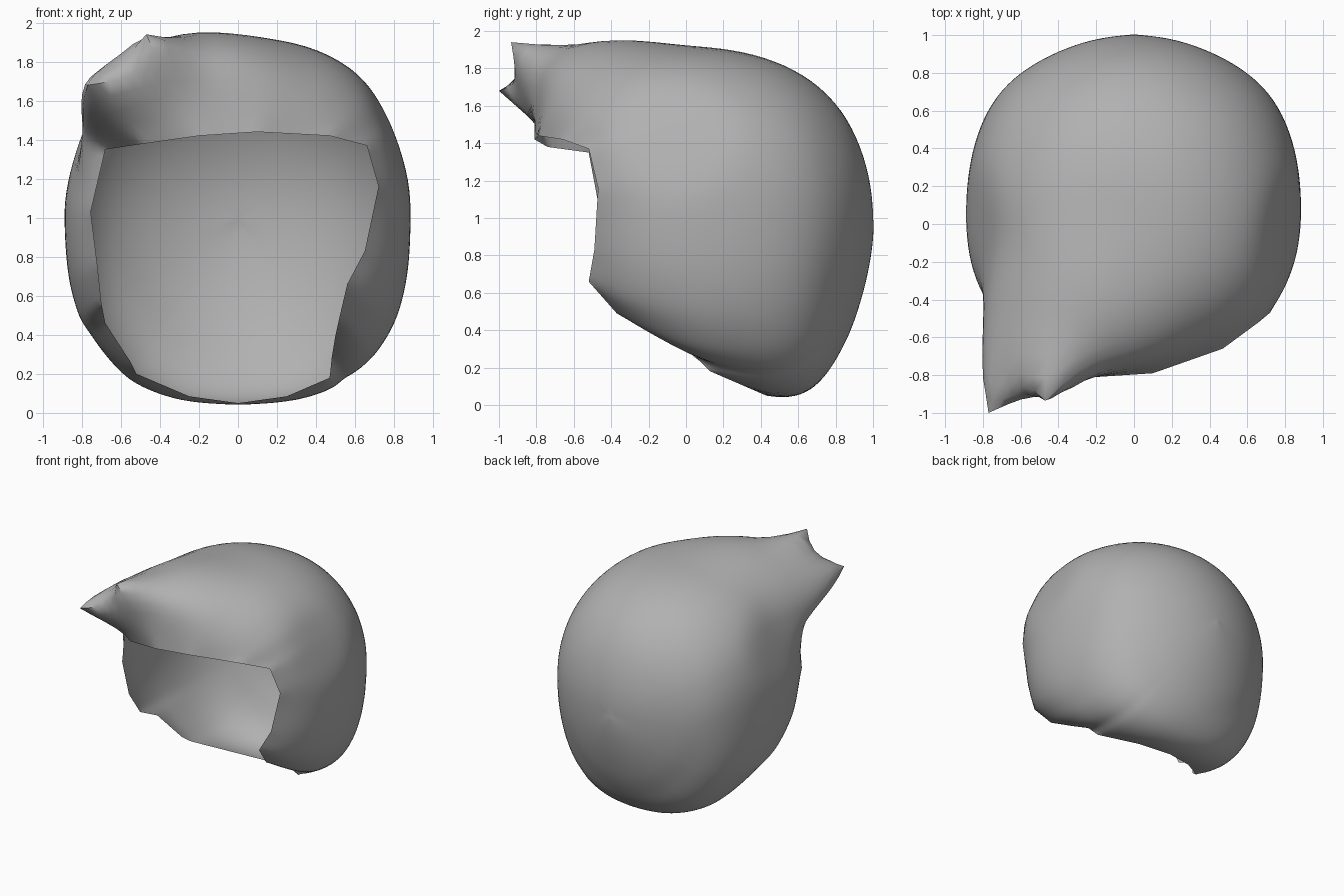
import bpy, bmesh, math
from mathutils import Vector

if "Cube" in bpy.data.objects:
    bpy.data.objects.remove(bpy.data.objects["Cube"])

CENTRE = Vector((0, 0.1, 1.0))
RINGS = 44

# Radius of the shell by angle from the back pole (degrees, radius)
TOP = [(0, .9), (16, .905), (29, .92), (42, .938), (57, .93), (71, .914),
       (84, .91), (97, .925), (119, 1.03), (132, 1.075), (144, 1.075), (180, .98)]
SIDE = [(0, .9), (22, .902), (34, .912), (43, .927), (52, .932), (63, .912),
        (83, .884), (97, .89), (109, .912), (119, .92), (180, .92)]
BOTTOM = [(0, .9), (22, .92), (38, .984), (52, 1.065), (60, 1.12), (66, 1.125),
          (73, 1.03), (90, .92), (111, .8), (180, .78)]

# Outline of the face opening, once around
OPENING = [(.66, -.52, 1.37), (.47, -.66, 1.42), (.1, -.79, 1.44), (-.2, -.81, 1.42),
           (-.48, -.74, 1.38), (-.68, -.52, 1.35), (-.755, -.46, 1.03), (-.72, -.42, .75),
           (-.7, -.3, .56), (-.68, -.1, .46), (-.55, .04, .26), (-.52, .12, .2),
           (-.25, .35, .085), (0, .43, .05), (.25, .35, .085), (.47, .13, .18),
           (.48, .03, .28), (.5, -.2, .4), (.52, -.37, .49), (.56, -.52, .66),
           (.65, -.49, .83), (.72, -.47, 1.16)]


def linear(table, angle):
    for (a, ra), (b, rb) in zip(table, table[1:]):
        if angle <= b:
            return ra + (rb - ra) * (angle - a) / (b - a)
    return table[-1][1]


def lookup(table, angle):
    """Rounded profile value: mean of nearby straight-line values."""
    return sum(linear(table, abs(angle + d)) for d in (-8, -4, 0, 4, 8)) / 5


def shell_radius(angle, across, up):
    side = lookup(SIDE, angle)
    height = lookup(TOP if up > 0 else BOTTOM, angle)
    boxy = .45 if up > 0 else .8
    p = 2 + boxy * min(1, max(0, (angle - 45) / 45))
    return ((abs(across) / side) ** p + (abs(up) / height) ** p) ** (-1 / p)


# Evenly sampled opening edge, corners kept
edge = []
for i, a in enumerate(OPENING):
    a, b = Vector(a), Vector(OPENING[(i + 1) % len(OPENING)])
    n = max(2, round((b - a).length / .04))
    edge += [a.lerp(b, k / n) - CENTRE for k in range(n)]

# Shell: meridians running from the back pole to the opening
bm = bmesh.new()
pole = bm.verts.new(CENTRE + Vector((0, lookup(TOP, 0), 0)))
columns, freedom = [], {pole: 1.0}
for e in edge:
    rho = math.hypot(e.x, e.z)
    across, up = e.x / rho, e.z / rho
    end = math.degrees(math.atan2(rho, e.y))
    fit = e.length / shell_radius(end, across, up) - 1
    column = []
    for k in range(1, RINGS + 1):
        t = k / RINGS
        r = shell_radius(end * t, across, up) * (1 + fit * t ** 6)
        ang = math.radians(end * t)
        v = bm.verts.new(CENTRE + r * Vector((across * math.sin(ang), math.cos(ang), up * math.sin(ang))))
        freedom[v] = min(1, (1 - t) * 8)
        column.append(v)
    columns.append(column)
for i, col in enumerate(columns):
    nxt = columns[(i + 1) % len(columns)]
    bm.faces.new((pole, col[0], nxt[0]))
    for k in range(RINGS - 1):
        bm.faces.new((col[k], col[k + 1], nxt[k + 1], nxt[k]))
inner = [v for v in bm.verts if freedom[v] > 0]


def relax(times):
    for _ in range(times):
        bmesh.ops.smooth_vert(bm, verts=inner, factor=.5, use_axis_x=True, use_axis_y=True, use_axis_z=True)


def pull(base, tip, reach, roundness):
    """Draw the surface near base to tip: roundness 1 is a spike, 2 a soft bulge."""
    base, tip = Vector(base), Vector(tip)
    first = min(inner, key=lambda v: (v.co - base).length)
    start = first.co.copy()
    for v in inner:
        d = (v.co - start).length / reach
        if d < 1:
            v.co += (tip - start) * (1 - d ** roundness) ** 2 * min(1, freedom[v] / freedom[first])


# Soft hollows above the ears
relax(2)
for s in (-1, 1):
    pull((s * .84, -.05, 1.47), (s * .775, -.05, 1.46), .42, 2)

# Swept fringe, then its two pointed locks
pull((-.3, -.6, 1.78), (-.33, -.72, 1.85), .7, 2)
pull((-.6, -.6, 1.55), (-.73, -.82, 1.6), .55, 2)
relax(3)
pull((-.74, -.84, 1.61), (-.77, -1.0, 1.68), .4, 1)
pull((-.44, -.8, 1.84), (-.47, -.935, 1.94), .32, 1)

bmesh.ops.recalc_face_normals(bm, faces=bm.faces)
back = min(bm.faces, key=lambda f: (f.calc_center_median() - pole.co).length)
if back.normal.y < 0:
    bmesh.ops.reverse_faces(bm, faces=bm.faces)

mesh = bpy.data.meshes.new("hair_shell")
bm.to_mesh(mesh)
bm.free()
hair = bpy.data.objects.new("hair_shell", mesh)
bpy.context.collection.objects.link(hair)

# Single grey colour
grey = bpy.data.materials.new("hair_grey")
grey.use_nodes = True
colour = (.44, .44, .44, 1)
grey.diffuse_color = colour
grey.node_tree.nodes["Principled BSDF"].inputs["Base Color"].default_value = colour
mesh.materials.append(grey)

bpy.context.view_layer.objects.active = hair
hair.select_set(True)
bpy.ops.object.shade_smooth_by_angle(angle=math.radians(60))
